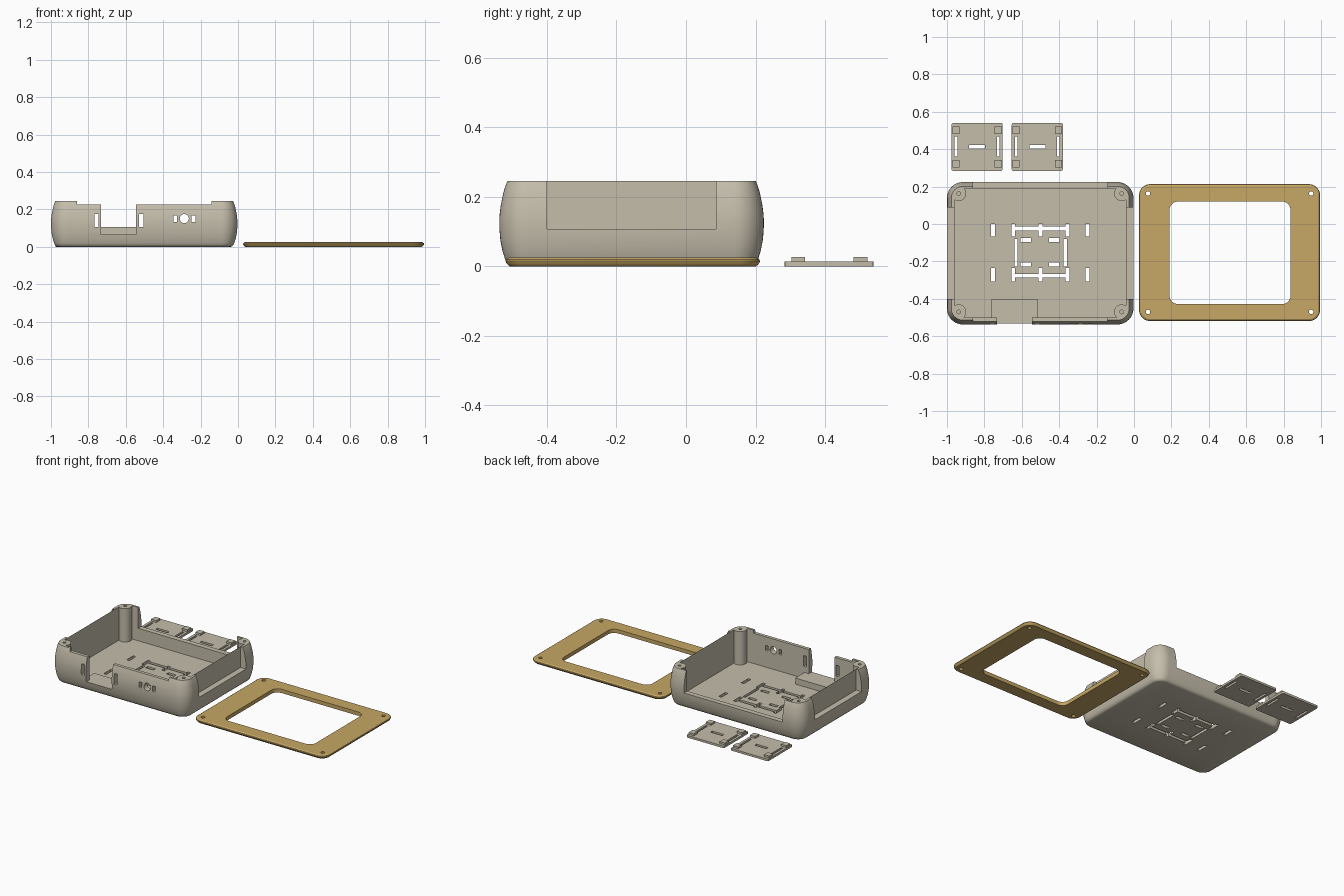
import bpy, bmesh, math
from mathutils import Vector

if "Cube" in bpy.data.objects:
    bpy.data.objects.remove(bpy.data.objects["Cube"])


def material(name, rgb):
    m = bpy.data.materials.new(name)
    m.diffuse_color = (*rgb, 1)
    m.use_nodes = True
    m.node_tree.nodes["Principled BSDF"].inputs["Base Color"].default_value = m.diffuse_color
    return m


GREY = material("warm grey plastic", (0.56, 0.515, 0.41))
GOLD = material("tan gold plastic", (0.57, 0.39, 0.13))


def finish(name, bm, mat=GREY):
    bmesh.ops.recalc_face_normals(bm, faces=bm.faces)
    me = bpy.data.meshes.new(name)
    bm.to_mesh(me)
    bm.free()
    me.materials.append(mat)
    ob = bpy.data.objects.new(name, me)
    bpy.context.collection.objects.link(ob)
    return ob


def box(name, x0, x1, y0, y1, z0, z1, mat=GREY):
    bm = bmesh.new()
    bmesh.ops.create_cube(bm, size=1)
    for v in bm.verts:
        v.co = Vector(((x0 + x1) / 2 + v.co.x * (x1 - x0),
                       (y0 + y1) / 2 + v.co.y * (y1 - y0),
                       (z0 + z1) / 2 + v.co.z * (z1 - z0)))
    return finish(name, bm, mat)


def cylinder(name, x, y, z0, z1, r, mat=GREY, n=32):
    bm = bmesh.new()
    bmesh.ops.create_cone(bm, cap_ends=True, segments=n, radius1=r, radius2=r, depth=z1 - z0)
    bmesh.ops.translate(bm, verts=bm.verts, vec=(x, y, (z0 + z1) / 2))
    return finish(name, bm, mat)


def rounded_loft(name, x0, x1, y0, y1, radius, profile, mat=GREY, seg=10):
    """Stack rounded rectangles; profile is a list of (z, inset)."""
    bm = bmesh.new()
    rings = []
    for z, inset in profile:
        r, ring = radius - inset, []
        corners = [(x1 - radius, y1 - radius), (x0 + radius, y1 - radius),
                   (x0 + radius, y0 + radius), (x1 - radius, y0 + radius)]
        for k, (cx, cy) in enumerate(corners):
            for i in range(seg + 1):
                a = math.pi / 2 * (k + i / seg)
                ring.append(bm.verts.new((cx + r * math.cos(a), cy + r * math.sin(a), z)))
        rings.append(ring)
    n = len(rings[0])
    for a, b in zip(rings, rings[1:]):
        for i in range(n):
            bm.faces.new((a[i], a[(i + 1) % n], b[(i + 1) % n], b[i]))
    bm.faces.new(rings[0][::-1])
    bm.faces.new(rings[-1])
    return finish(name, bm, mat)


def boolean(ob, other, op="DIFFERENCE"):
    mod = ob.modifiers.new("boolean", "BOOLEAN")
    mod.operation, mod.solver, mod.object = op, "EXACT", other
    bpy.context.view_layer.objects.active = ob
    bpy.ops.object.modifier_apply(modifier=mod.name)
    bpy.data.objects.remove(other, do_unlink=True)


def cut_box(ob, *dims):
    boolean(ob, box("cutter", *dims))


def smooth(ob):
    bpy.ops.object.select_all(action="DESELECT")
    ob.select_set(True)
    bpy.context.view_layer.objects.active = ob
    bpy.ops.object.shade_smooth_by_angle(angle=math.radians(25))


# Tray shell with bulging sides
FLOOR = 0.025
tray = rounded_loft("case_tray", -1.0, -0.003, -0.537, 0.224, 0.085,
                    [(0, .036), (.003, .028), (.010, .021), (.022, .016), (.045, .009),
                     (.075, .003), (.105, .0005), (.125, 0), (.145, .0005), (.175, .004),
                     (.21, .011), (.23, .017), (.245, .023)])

# Cavity with a round screw post left standing in each corner
cavity = box("cavity", -0.96, -0.043, -0.5, 0.19, FLOOR, 0.3)
screws = [(x, y) for x in (-0.937, -0.066) for y in (-0.47, 0.163)]
for x, y in screws:
    boolean(cavity, cylinder("post", x, y, 0, 0.35, 0.04))
    sx, sy = (-1 if x < -0.5 else 1), (-1 if y < -0.15 else 1)
    xs, ys = sorted((x - sx * 0.012, x + sx * 0.1)), sorted((y - sy * 0.012, y + sy * 0.1))
    boolean(cavity, box("post_corner", *xs, *ys, -0.01, 0.36))
boolean(tray, cavity)
for x, y in screws:
    boolean(tray, cylinder("screw_hole", x, y, 0.12, 0.3, 0.01, n=16))

# Side and back openings, lowered front edge
for x0, x1 in ((-1.1, -0.9602), (-0.0428, 0.1)):
    cut_box(tray, x0, x1, -0.4, 0.087, 0.107, 0.3)
cut_box(tray, -0.861, -0.142, 0.17, 0.3, 0.107, 0.3)
cut_box(tray, -0.861, -0.142, -0.6, -0.48, 0.225, 0.3)

# Platform behind the front cutout
boolean(tray, box("platform", -0.765, -0.513, -0.51, -0.405, FLOOR - 0.01, 0.065), "UNION")

# Front cutout, slots and round port
cut_box(tray, -0.733, -0.545, -0.6, -0.49, 0.065, 0.3)
for x0, x1, z0, z1 in ((-.767, -.745, .105, .175), (-.528, -.506, .105, .175),
                       (-.346, -.327, .134, .168), (-.248, -.228, .134, .168)):
    cut_box(tray, x0, x1, -0.6, -0.45, z0, z1)
port = cylinder("port", 0, 0, -0.1, 0.1, 0.024)
port.rotation_euler.x = math.pi / 2
port.location = (-0.287, -0.53, 0.151)
boolean(tray, port)

# Floor slots: upright rows, crossbars, long side slots and short inner slots
slots = [(x - .01, x + .01, y0, y1) for x in (-.754, -.645, -.5, -.355, -.248)
         for y0, y1 in ((-.068, 0), (-.308, -.235))]
slots += [(-.64, -.36, -.034, -.013), (-.64, -.36, -.287, -.267)]
slots += [(x - .009, x + .009, -.227, -.08) for x in (-.631, -.367)]
slots += [(x - .028, x + .028, y - .011, y + .011) for x in (-.578, -.426) for y in (-.086, -.216)]
for s in slots:
    cut_box(tray, *s, -0.1, 0.06)
smooth(tray)

# Lid frame with window and screw holes
lid = rounded_loft("lid_frame", 0.027, 0.995, -0.519, 0.213, 0.06,
                   [(0, .012), (.004, .007), (.01, .002), (.015, 0), (.02, .002), (.025, .01)], GOLD)
boolean(lid, rounded_loft("window", 0.19, 0.837, -0.428, 0.12, 0.045, [(-.1, 0), (.1, 0)], GOLD))
for x in (0.075, 0.947):
    for y in (-0.47, 0.163):
        boolean(lid, cylinder("screw_hole", x, y, -0.1, 0.1, 0.012, GOLD, 20))
smooth(lid)

# Two small mounting plates with corner pads and strap slots
for k, cx in enumerate((-0.839, -0.517)):
    plate = rounded_loft(f"mount_plate_{k + 1}", cx - .137, cx + .137, 0.284, 0.54, 0.01,
                         [(0, 0), (.014, 0)], seg=3)
    for x in (-.113, .113):
        for y in (.323, .502):
            boolean(plate, box("pad", cx + x - .019, cx + x + .019, y - .02, y + .02, .005, .027), "UNION")
        cut_box(plate, cx + x - .007, cx + x + .007, .36, .467, -.1, .1)
    cut_box(plate, cx - .043, cx + .043, .403, .422, -.1, .1)
    smooth(plate)
